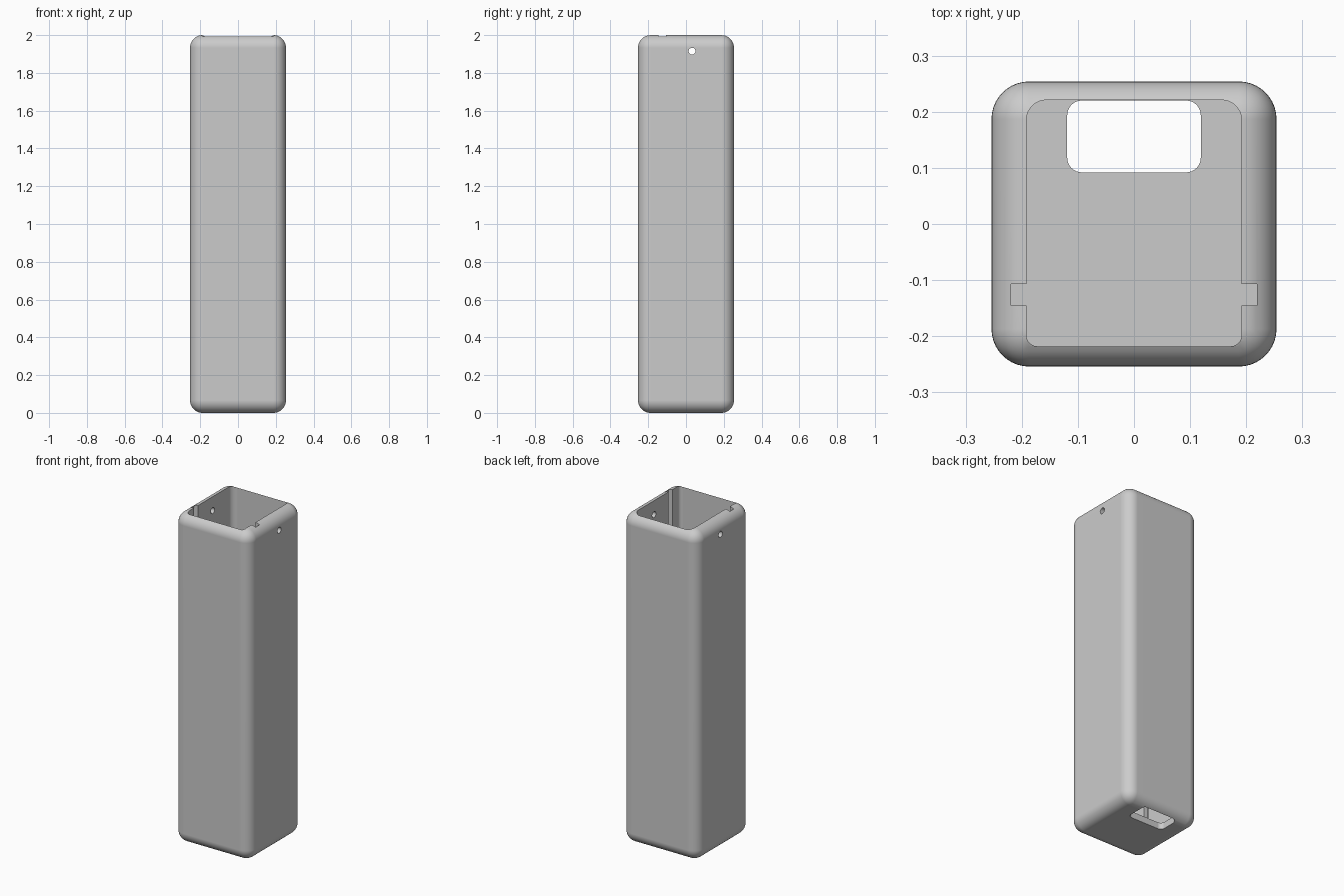
import bpy, bmesh
from math import sin, cos, pi, radians
from mathutils import Matrix

cube = bpy.data.objects.get("Cube")
if cube:
    bpy.data.objects.remove(cube, do_unlink=True)

SIDE, HEIGHT, FLOOR = 0.508, 2.0, 0.04

grey = bpy.data.materials.new("plain_grey")
grey.use_nodes = True
colour = (0.6, 0.6, 0.6, 1)
grey.diffuse_color = colour
grey.node_tree.nodes["Principled BSDF"].inputs["Base Color"].default_value = colour


def make_object(name, bm):
    bmesh.ops.recalc_face_normals(bm, faces=bm.faces)
    mesh = bpy.data.meshes.new(name)
    bm.to_mesh(mesh)
    bm.free()
    mesh.materials.append(grey)
    obj = bpy.data.objects.new(name, mesh)
    bpy.context.collection.objects.link(obj)
    return obj


def rounded_prism(name, half_x, y0, y1, z0, z1, front_r=0, back_r=0, steps=8):
    """Upright prism with separately rounded front and back corners."""
    bm = bmesh.new()
    corners = [(1, y1, -1, back_r), (-1, y1, -1, back_r),
               (-1, y0, 1, front_r), (1, y0, 1, front_r)]
    ring = []
    for i, (sx, y, inward, r) in enumerate(corners):
        cx, cy = sx * (half_x - r), y + inward * r
        for k in range(steps + 1 if r else 1):
            a = (i + k / steps) * pi / 2
            ring.append(bm.verts.new((cx + r * cos(a), cy + r * sin(a), z0)))
    base = bm.faces.new(ring)
    top = bmesh.ops.extrude_face_region(bm, geom=[base])
    moved = [v for v in top["geom"] if isinstance(v, bmesh.types.BMVert)]
    bmesh.ops.translate(bm, verts=moved, vec=(0, 0, z1 - z0))
    return make_object(name, bm)


# Outer case: a tall box with every edge rounded
bm = bmesh.new()
bmesh.ops.create_cube(bm, size=1, matrix=Matrix.Translation((0, 0, HEIGHT / 2))
                      @ Matrix.Diagonal((SIDE, SIDE, HEIGHT, 1)))
bmesh.ops.bevel(bm, geom=bm.edges[:], offset=0.067, segments=10, profile=0.5,
                affect='EDGES', clamp_overlap=True)
case = make_object("case", bm)

# Cutters: open cavity, side grooves, floor opening and cross pin hole
cutters = [
    rounded_prism("cavity", 0.192, -0.218, 0.221, FLOOR, 2.1, 0.02, 0.036),
    rounded_prism("grooves", 0.219, -0.145, -0.107, FLOOR, 2.1),
    rounded_prism("floor_opening", 0.119, 0.092, 0.22, -0.1, 0.2, 0.026, 0.026),
]
bm = bmesh.new()
bmesh.ops.create_cone(bm, cap_ends=True, segments=32, radius1=0.018, radius2=0.018,
                      depth=1, matrix=Matrix.Translation((0, 0.032, 1.915))
                      @ Matrix.Rotation(pi / 2, 4, 'Y'))
cutters.append(make_object("pin_hole", bm))

bpy.ops.object.select_all(action='DESELECT')
bpy.context.view_layer.objects.active = case
case.select_set(True)
for cutter in cutters:
    cutter.hide_render = True
    mod = case.modifiers.new(cutter.name, 'BOOLEAN')
    mod.operation, mod.solver, mod.object = 'DIFFERENCE', 'EXACT', cutter
    bpy.ops.object.modifier_apply(modifier=mod.name)
    bpy.data.objects.remove(cutter, do_unlink=True)

# Smooth fillets, crisp rims, and flat walls kept flat
bpy.ops.object.shade_smooth_by_angle(angle=radians(30))
weighted = case.modifiers.new("even_shading", 'WEIGHTED_NORMAL')
weighted.keep_sharp = True
